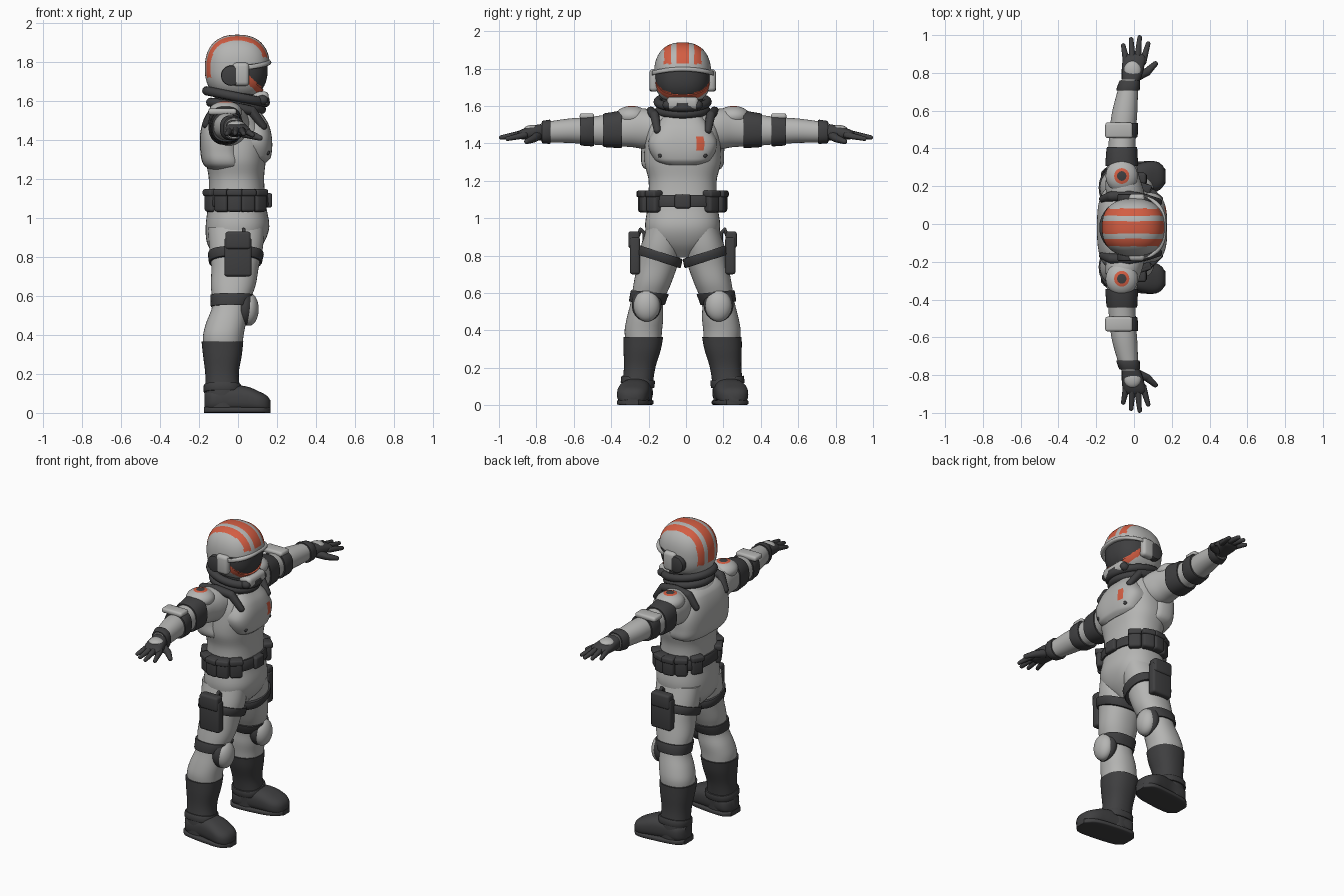
import bpy, bmesh, math
from mathutils import Matrix, Vector

if "Cube" in bpy.data.objects:
    bpy.data.objects.remove(bpy.data.objects["Cube"])


def colour(name, r, g, b):
    m = bpy.data.materials.new(name)
    m.diffuse_color = (r, g, b, 1)
    m.use_nodes = True
    m.node_tree.nodes["Principled BSDF"].inputs["Base Color"].default_value = m.diffuse_color
    return m


SUIT = colour("suit_grey", 0.46, 0.46, 0.45)
DARK = colour("charcoal", 0.05, 0.05, 0.052)
ORANGE = colour("orange", 0.65, 0.11, 0.055)
SIDES = (("left", 1), ("right", -1))


def finish(name, bm, mat, rule=None, angle=40):
    """Store a mesh; the body midline sits slightly off centre between the hands."""
    for v in bm.verts:
        v.co.y -= 0.018 * (1 - min(1, max(0, (abs(v.co.y) - 0.5) / 0.4)))
    bmesh.ops.recalc_face_normals(bm, faces=bm.faces[:])
    me = bpy.data.meshes.new(name)
    bm.to_mesh(me)
    bm.free()
    for m in (mat, DARK, ORANGE):
        me.materials.append(m)
    for p in me.polygons:
        p.use_smooth = True
        if rule:
            p.material_index = rule(p.center + Vector((0, 0.018, 0)))
    me.set_sharp_from_angle(angle=math.radians(angle))
    ob = bpy.data.objects.new(name, me)
    bpy.context.collection.objects.link(ob)
    return ob


def at(rows, t):
    """Smooth cross-section (centre a, centre b, radius a, radius b) at t."""
    n = len(rows)
    t = min(max(t, rows[0][0]), rows[-1][0])
    i = next(k for k in range(n - 1) if t <= rows[k + 1][0] + 1e-9)
    r0, r1 = rows[i], rows[i + 1]
    h = r1[0] - r0[0]
    u = (t - r0[0]) / h

    def slope(k, c):
        a, b = rows[max(k - 1, 0)], rows[min(k + 1, n - 1)]
        return (b[c] - a[c]) / (b[0] - a[0])
    return [(2*u**3 - 3*u*u + 1) * r0[c] + (u**3 - 2*u*u + u) * h * slope(i, c)
            + (3*u*u - 2*u**3) * r1[c] + (u**3 - u*u) * h * slope(i + 1, c)
            for c in range(1, 5)]


def skin(name, axis, rings, mat, s=1, power=2.4, tilt=0, rule=None, seg=40):
    """Join superellipse rings (t, centre a, centre b, radius a, radius b)."""
    bm = bmesh.new()
    loops = []
    for t, ca, cb, ra, rb in rings:
        loop = []
        for k in range(seg):
            w = 2 * math.pi * k / seg
            c, d = math.cos(w), math.sin(w)
            a = ca + ra * math.copysign(abs(c) ** (2 / power), c)
            b = cb + rb * math.copysign(abs(d) ** (2 / power), d)
            p = {"x": (t, a, b), "y": (a, t, b), "z": (a, b, t)}[axis]
            loop.append(bm.verts.new((p[0], p[1] * s, p[2] + tilt * (b - cb))))
        loops.append(loop)
    for A, B in zip(loops, loops[1:]):
        for k in range(seg):
            bm.faces.new((A[k], A[k - 1], B[k - 1], B[k]))
    bm.faces.new(loops[0])
    bm.faces.new(loops[-1])
    return finish(name, bm, mat, rule)


def loft(name, axis, rows, mat, steps=30, **kw):
    lo, hi = rows[0][0], rows[-1][0]
    ts = [lo + (hi - lo) * i / steps for i in range(steps + 1)]
    return skin(name, axis, [(t, *at(rows, t)) for t in ts], mat, **kw)


def band(name, axis, rows, lo, hi, grow, mat, **kw):
    """Strap that follows a limb."""
    e = (hi - lo) * 0.12
    rings = []
    for t, g in ((lo, -.004), (lo, grow * .7), (lo + e, grow), ((lo + hi) / 2, grow),
                 (hi - e, grow), (hi, grow * .7), (hi, -.004)):
        a, b, ra, rb = at(rows, t)
        rings.append((t, a, b, ra + g, rb + g))
    return skin(name, axis, rings, mat, **kw)


def box(name, loc, size, mat, bevel=0.012, rot=0):
    bm = bmesh.new()
    bmesh.ops.create_cube(bm, size=1, matrix=Matrix.Diagonal((*size, 1)))
    bmesh.ops.bevel(bm, geom=bm.edges[:], offset=bevel, segments=3, affect='EDGES', profile=0.5)
    bmesh.ops.transform(bm, matrix=Matrix.Translation(loc) @ Matrix.Rotation(rot, 4, 'Z'), verts=bm.verts[:])
    return finish(name, bm, mat)


def ball(name, loc, radii, mat, rule=None):
    bm = bmesh.new()
    bmesh.ops.create_uvsphere(bm, u_segments=48, v_segments=32, radius=1,
                              matrix=Matrix.Translation(loc) @ Matrix.Diagonal((*radii, 1)))
    return finish(name, bm, mat, rule)


def stick(name, pts, radii, mat):
    """Rounded tapered links through the points."""
    bm = bmesh.new()
    for i in range(len(pts) - 1):
        part = bmesh.new()
        for p, r in zip(pts[i:i + 2], radii[i:i + 2]):
            bmesh.ops.create_icosphere(part, subdivisions=2, radius=r, matrix=Matrix.Translation(p))
        res = bmesh.ops.convex_hull(part, input=part.verts[:])
        junk = {g for g in res["geom_interior"] + res["geom_unused"] if isinstance(g, bmesh.types.BMVert)}
        bmesh.ops.delete(part, geom=list(junk), context='VERTS')
        tmp = bpy.data.meshes.new("link")
        part.to_mesh(tmp)
        part.free()
        bm.from_mesh(tmp)
        bpy.data.meshes.remove(tmp)
    return finish(name, bm, mat)


def disc(name, loc, radius, depth, mat):
    bm = bmesh.new()
    bmesh.ops.create_cone(bm, cap_ends=True, segments=32, radius1=radius, radius2=radius, depth=depth,
                          matrix=Matrix.Translation(loc) @ Matrix.Rotation(math.pi / 2, 4, 'X'))
    rim = [e for e in bm.edges if abs(e.verts[0].co.y - e.verts[1].co.y) < 1e-5]
    bmesh.ops.bevel(bm, geom=rim, offset=0.008, segments=2, affect='EDGES', profile=0.5)
    return finish(name, bm, mat)


# Torso, chest plate and back plate
TORSO = [(.79, -.02, 0, .08, .06), (.86, -.015, 0, .14, .17), (.95, -.003, 0, .163, .2),
         (1.06, -.005, 0, .15, .188), (1.2, -.008, 0, .142, .182), (1.3, -.012, 0, .155, .205),
         (1.42, -.015, 0, .165, .2), (1.5, -.025, 0, .14, .19), (1.56, -.02, 0, .12, .15), (1.6, -.01, 0, .1, .1)]
loft("torso", "z", TORSO, SUIT, 44)
loft("chest_plate", "z", [(1.285, .06, 0, .085, .11), (1.31, .065, 0, .103, .15), (1.4, .065, 0, .11, .185),
                          (1.48, .05, 0, .107, .15), (1.54, .04, 0, .08, .11)], SUIT, 30, power=3, seg=96,
     rule=lambda c: 2 if c.x > .1 and .07 < c.y < .112 and 1.365 < c.z < 1.44 else 0)
loft("back_plate", "z", [(1.24, -.06, 0, .07, .15), (1.27, -.07, 0, .105, .21), (1.34, -.085, 0, .108, .222),
                         (1.44, -.085, 0, .108, .215), (1.53, -.08, 0, .085, .17), (1.56, -.07, 0, .06, .13)],
     SUIT, 24, power=2.8)

# Belt with buckle and pouches
band("belt", "z", TORSO, 1.06, 1.125, .014, DARK)
box("buckle", (.158, 0, 1.09), (.035, .085, .075), DARK)
for side, s in SIDES:
    for i, deg in enumerate((47, 72, 96, 121, 150)):
        w = math.radians(deg)
        box(f"{side}_pouch_{i}", (.15 * math.cos(w), s * .205 * math.sin(w), 1.09), (.065, .075, .118), DARK, .015, s * w)
        box(f"{side}_pouch_flap_{i}", (.156 * math.cos(w), s * .211 * math.sin(w), 1.13), (.068, .08, .035), DARK, .01, s * w)

# Arms
ARM = [(.1, -.03, 1.47, .1, .09), (.2, -.05, 1.478, .1, .108), (.27, -.06, 1.48, .088, .1),
       (.36, -.065, 1.473, .076, .088), (.5, -.06, 1.468, .07, .073), (.6, -.05, 1.468, .067, .066),
       (.7, -.035, 1.463, .056, .058), (.77, -.022, 1.46, .045, .05)]
PALM = [(.74, -.022, 1.46, .042, .046), (.79, -.012, 1.458, .053, .042), (.85, -.003, 1.452, .06, .032),
        (.885, .004, 1.447, .056, .024), (.9, .005, 1.445, .04, .015)]
FINGERS = [((-.04, .86, 1.45), (-.057, .945, 1.432)), ((-.01, .88, 1.452), (-.015, .978, 1.434)),
           ((.02, .88, 1.45), (.03, .988, 1.432)), ((.047, .86, 1.445), (.075, .955, 1.425))]
for side, s in SIDES:
    loft(f"{side}_arm", "y", ARM, SUIT, 40, s=s, power=2.1)
    band(f"{side}_upper_arm_band", "y", ARM, .325, .425, .009, DARK, s=s)
    band(f"{side}_elbow_band", "y", ARM, .475, .55, .01, DARK, s=s)
    box(f"{side}_elbow_plate", (-.08, s * .513, 1.545), (.145, .08, .032), SUIT, .013)
    band(f"{side}_wrist_band", "y", ARM, .715, .765, .009, DARK, s=s)
    loft(f"{side}_glove", "y", PALM, DARK, 16, s=s)
    ball(f"{side}_hand_plate", (-.008, s * .815, 1.475), (.046, .05, .024), SUIT)
    for i, (a, b) in enumerate(FINGERS):
        stick(f"{side}_finger_{i}", [Vector((p[0], s * p[1], p[2])) for p in (a, b)], (.019, .012), DARK)
    stick(f"{side}_thumb", [Vector((.02, s * .79, 1.44)), Vector((.07, s * .81, 1.425)),
                            Vector((.113, s * .85, 1.41))], (.026, .021, .014), DARK)

    # Shoulder cap with ring marking, and shoulder strap
    def ring(c):
        d = math.hypot(c.x + .065, abs(c.y) - .272)
        return 0 if c.z < 1.56 or d > .043 else (1 if d < .022 else 2)
    ball(f"{side}_shoulder_cap", (-.065, s * .272, 1.545), (.085, .088, .055), SUIT, ring)
    stick(f"{side}_shoulder_strap", [Vector((x, s * y, z)) for x, y, z in
          ((.13, .135, 1.47), (.07, .15, 1.55), (-.03, .17, 1.57), (-.12, .165, 1.555), (-.165, .15, 1.48))],
          (.02, .025, .027, .027, .02), DARK)

# Legs
LEG = [(.34, -.078, .21, .1, .096), (.4, -.075, .21, .104, .1), (.46, -.062, .202, .102, .098),
       (.55, -.04, .19, .092, .088), (.65, -.025, .162, .114, .1), (.75, -.015, .135, .122, .108),
       (.85, -.01, .115, .138, .108), (.95, -.01, .1, .145, .095)]
BOOT = [(.02, -.075, .245, .085, .08), (.1, -.078, .242, .09, .082), (.2, -.082, .23, .086, .084),
        (.3, -.08, .216, .1, .1), (.365, -.08, .21, .107, .106)]
FOOT = [(-.172, .24, .062, .04, .045), (-.14, .24, .065, .078, .06), (-.03, .248, .072, .08, .07),
        (.05, .26, .068, .085, .066), (.11, .268, .055, .082, .054), (.15, .27, .045, .06, .042),
        (.166, .27, .04, .03, .025)]
for side, s in SIDES:
    loft(f"{side}_leg", "z", LEG, SUIT, 36, s=s, power=2.2)
    loft(f"{side}_boot", "z", BOOT, DARK, 20, s=s, power=2.3)
    band(f"{side}_ankle_strap", "z", BOOT, .105, .145, .008, DARK, s=s, tilt=.15)
    loft(f"{side}_foot", "x", FOOT, DARK, 24, s=s, power=2.6)
    loft(f"{side}_sole", "x", [(-.175, .24, .015, .05, .015), (-.14, .24, .015, .083, .015),
                              (.05, .26, .015, .09, .015), (.13, .27, .015, .075, .015),
                              (.168, .27, .015, .035, .015)], DARK, 20, s=s, power=5)
    band(f"{side}_thigh_strap", "z", LEG, .77, .82, .011, DARK, s=s, tilt=.32)
    band(f"{side}_knee_strap", "z", LEG, .545, .605, .009, DARK, s=s, tilt=.1)
    ball(f"{side}_knee_pad_rim", (.035, s * .192, .54), (.05, .08, .092), DARK)
    ball(f"{side}_knee_pad", (.056, s * .192, .532), (.05, .069, .085), SUIT)
    # Thigh pack with flap and hanger loop
    box(f"{side}_thigh_pack", (0, s * .255, .8), (.14, .055, .2), DARK, .014)
    box(f"{side}_thigh_pack_flap", (0, s * .26, .885), (.13, .06, .09), DARK, .014)
    stick(f"{side}_pack_loop", [Vector((.03, s * .24, .9)), Vector((.03, s * .225, .94)),
                                Vector((.03, s * .205, .92)), Vector((.03, s * .205, .83))], (.01,) * 4, DARK)

# Neck rings, higher at the back
skin("neck", "z", [(1.52, -.01, 0, .11, .11), (1.66, -.01, 0, .11, .11)], DARK)
for name, z, rx, ry, slope in (("upper_neck_ring", 1.622, .15, .132, -.2), ("lower_neck_ring", 1.575, .13, .125, -.14)):
    bm = bmesh.new()
    n, m, r = 48, 12, .024
    v = [[bm.verts.new((-.01 + (rx + r * math.cos(b)) * math.cos(a), (ry + r * math.cos(b)) * math.sin(a),
                        z + r * math.sin(b) + slope * rx * math.cos(a)))
          for b in (2 * math.pi * j / m for j in range(m))] for a in (2 * math.pi * i / n for i in range(n))]
    for i in range(n):
        for j in range(m):
            bm.faces.new((v[i - 1][j - 1], v[i][j - 1], v[i][j], v[i - 1][j]))
    finish(name, bm, DARK)


# Helmet with stripes and visor
def paint(c):
    x, y, z = c.x, abs(c.y), c.z
    if x > .03 and 1.645 < z < 1.79 and y < .148:
        if x + z > 1.79 and x > .055:
            return 1
        if x + z > 1.74 and z < 1.74:
            return 2
    if (y < .034 or .06 < y < .1) and z > (1.825 if x > 0 else 1.72):
        return 2
    return 0


bm = bmesh.new()
bmesh.ops.create_uvsphere(bm, u_segments=144, v_segments=90, radius=1, matrix=Matrix.Rotation(math.pi / 2, 4, 'X'))
for v in bm.verts:
    x, y, z = v.co
    k = (abs(x) ** 2.4 + abs(y) ** 2.4 + abs(z) ** 2.4) ** (-1 / 2.4)
    v.co = Vector((-.003 + .167 * x * k, .153 * y * k, 1.765 + (.175 if z > 0 else .16) * z * k))
    if paint(v.co) == 1:
        v.co.x -= .012
finish("helmet", bm, SUIT, paint)
brow = [(y, .155 * (1 - (abs(y) / .172) ** 2.6) ** .45, 1.797 - .8 * y * y, .016, .012)
        for y in (-.165, -.15, -.12, -.08, -.04, 0, .04, .08, .12, .15, .165)]
loft("brow_ridge", "y", brow, SUIT, 30, seg=16)
box("chin_guard", (.115, 0, 1.615), (.085, .17, .068), SUIT, .022)
box("chin_grille", (.152, 0, 1.6), (.018, .06, .035), DARK, .006)
for side, s in SIDES:
    box(f"{side}_visor_mount", (.015, s * .153, 1.737), (.085, .05, .12), SUIT, .02)
    disc(f"{side}_ear_disc", (-.035, s * .155, 1.73), .052, .045, DARK)
    ball(f"{side}_chin_valve", (.125, s * .082, 1.605), (.03, .025, .025), DARK)
    ball(f"{side}_chest_bolt", (.15, s * .12, 1.335), (.014, .012, .012), DARK)
